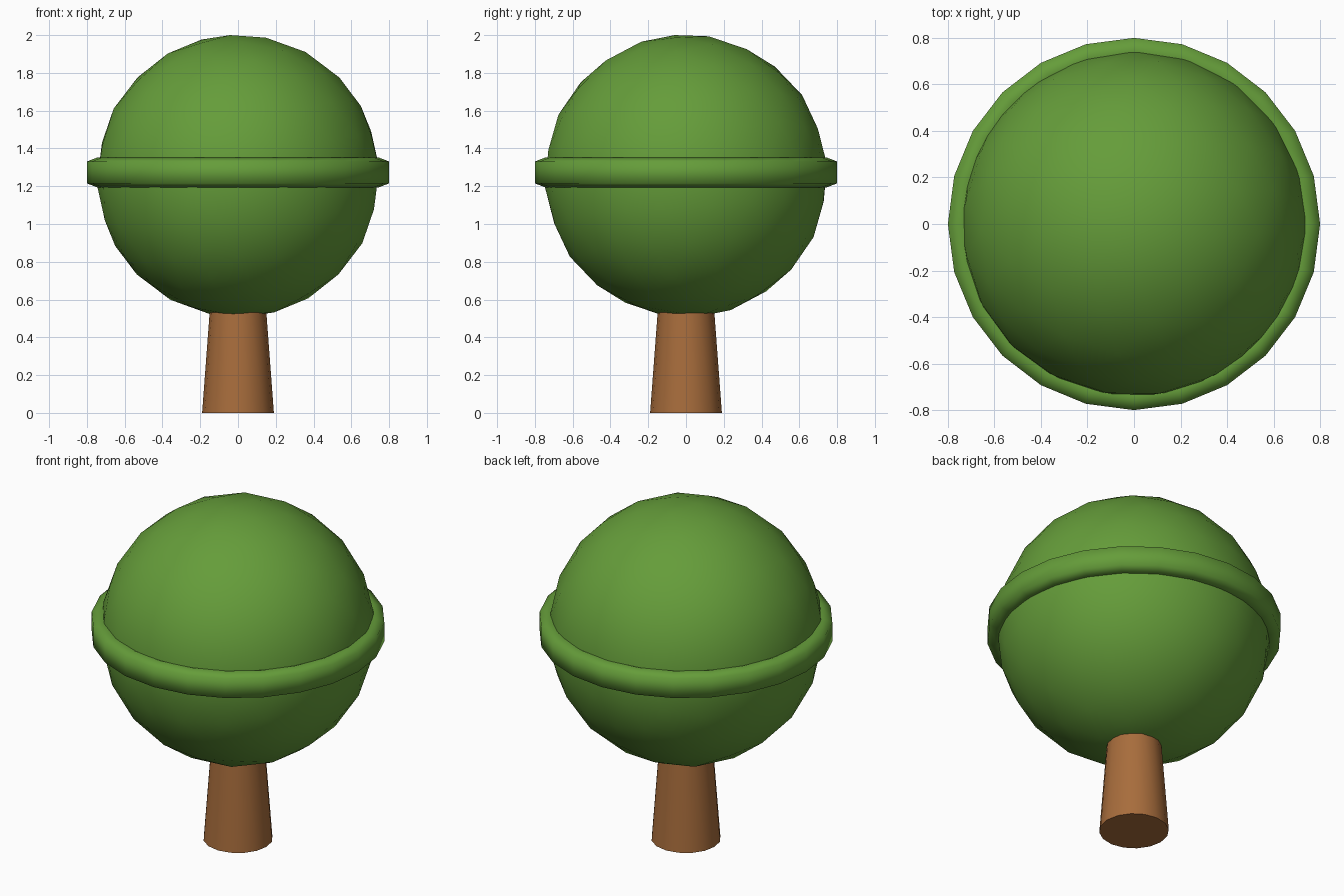
import bpy, bmesh, math
from mathutils import Matrix

if "Cube" in bpy.data.objects:
    bpy.data.objects.remove(bpy.data.objects["Cube"])


def material(name, rgb):
    m = bpy.data.materials.new(name)
    m.diffuse_color = (*rgb, 1)
    m.use_nodes = True
    m.node_tree.nodes["Principled BSDF"].inputs["Base Color"].default_value = m.diffuse_color
    return m


def add_part(name, bm, mat, angle):
    bmesh.ops.recalc_face_normals(bm, faces=bm.faces)
    mesh = bpy.data.meshes.new(name)
    bm.to_mesh(mesh)
    bm.free()
    mesh.materials.append(mat)
    ob = bpy.data.objects.new(name, mesh)
    bpy.context.collection.objects.link(ob)
    bpy.ops.object.select_all(action='DESELECT')
    ob.select_set(True)
    bpy.context.view_layer.objects.active = ob
    bpy.ops.object.shade_smooth_by_angle(angle=math.radians(angle))
    return ob


leaf = material("leaf green", (0.130, 0.335, 0.042))
bark = material("bark brown", (0.39, 0.152, 0.045))

# trunk: tapered cylinder reaching into the crown
bm = bmesh.new()
bmesh.ops.create_cone(bm, cap_ends=True, segments=16, radius1=0.19, radius2=0.145,
                      depth=0.6, matrix=Matrix.Translation((0, 0, 0.3)))
add_part("trunk", bm, bark, 40)

# crown: slightly tilted icosphere
bm = bmesh.new()
tilt = Matrix.Rotation(math.radians(4.6), 4, 'X') @ Matrix.Rotation(math.radians(-3.2), 4, 'Y')
bmesh.ops.create_icosphere(bm, subdivisions=3, radius=0.749,
                           matrix=Matrix.Translation((0, 0, 1.255)) @ tilt)
top = max(v.co.z for v in bm.verts)
bmesh.ops.translate(bm, verts=bm.verts, vec=(0, 0, 2.0 - top))
add_part("crown", bm, leaf, 60)

# ring around the crown: six-sided section swept in 24 steps
bm = bmesh.new()
profile = [(0.80, -0.058), (0.80, 0.058), (0.745, 0.079),
           (0.69, 0.058), (0.69, -0.058), (0.745, -0.079)]
steps = 24
loops = []
for i in range(steps):
    a = math.tau * i / steps
    loops.append([bm.verts.new((r * math.cos(a), r * math.sin(a), 1.273 + z))
                  for r, z in profile])
for i in range(steps):
    p, q = loops[i], loops[(i + 1) % steps]
    for j in range(6):
        k = (j + 1) % 6
        bm.faces.new((p[j], q[j], q[k], p[k]))
add_part("crown_ring", bm, leaf, 80)
